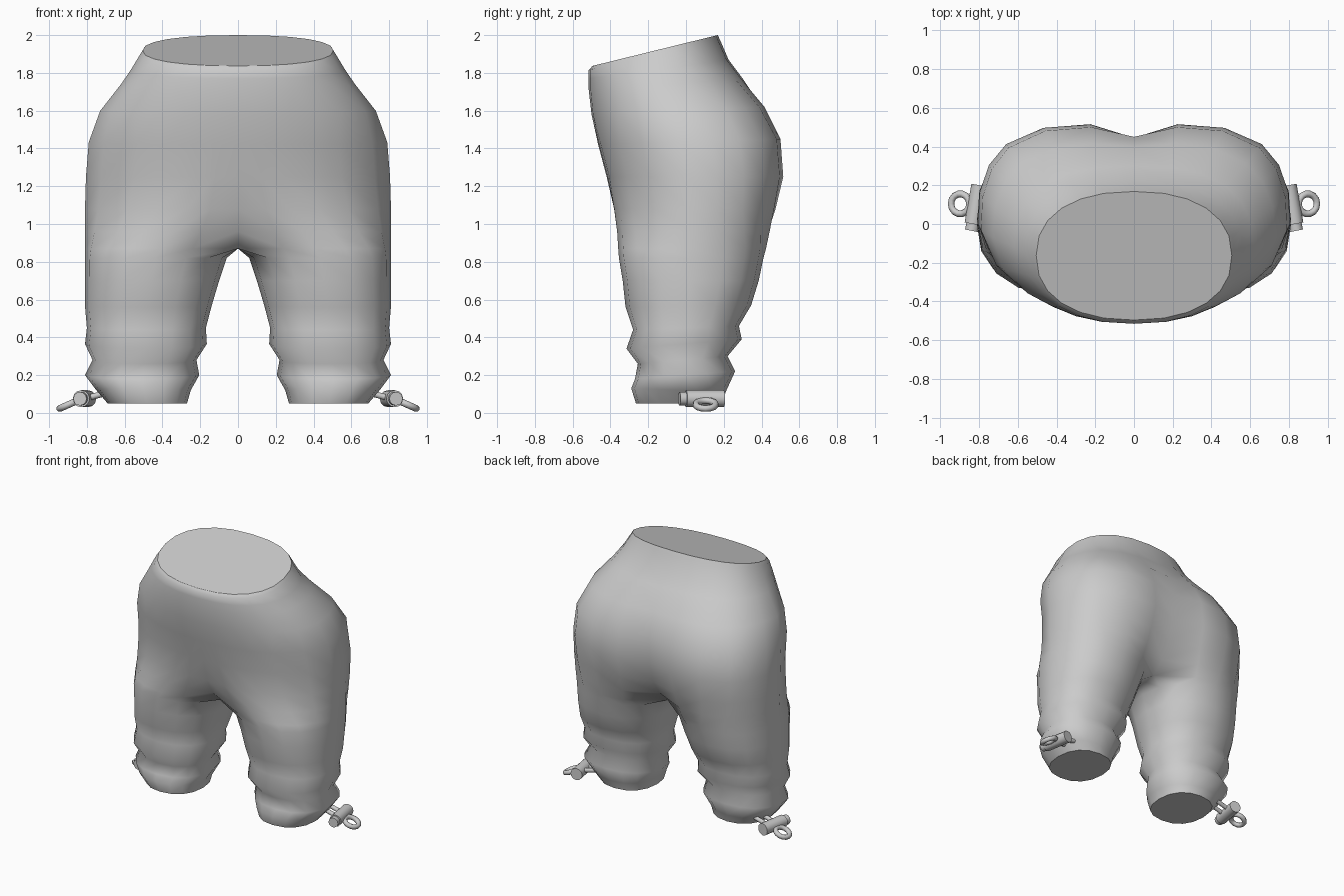
import bpy, bmesh, math
from mathutils import Vector

if "Cube" in bpy.data.objects:
    bpy.data.objects.remove(bpy.data.objects["Cube"])

grey = bpy.data.materials.new("grey_cloth")
grey.diffuse_color = (0.6, 0.6, 0.6, 1)
grey.use_nodes = True
grey.node_tree.nodes["Principled BSDF"].inputs["Base Color"].default_value = grey.diffuse_color

N, OUT = 16, 13  # points per ring, points on the outer side of a hip ring

# Half outline of the hips, front centre to back centre, scaled to each ring
HIP = [(0, -1), (.15, -.99), (.29, -.97), (.48, -.9), (.68, -.77), (.9, -.48), (1, -.1),
       (.99, .25), (.93, .55), (.82, .78), (.58, .96), (.28, 1), (0, 1)]


def power(v, e):
    return math.copysign(abs(v) ** e, v)


def tilted(x, y, yf, yb, zf, zb):
    return Vector((x, y, zf + (zb - zf) * (y - yf) / (yb - yf)))


def leg_ring(zf, zb, x0, x1, yf, yb):
    """Full, slightly squared ring around one leg."""
    pts = []
    for i in range(N):
        a = math.radians(-135 + 360 / N * i)
        x = (x0 + x1) / 2 + (x1 - x0) / 2 * power(math.cos(a), .88)
        y = (yf + yb) / 2 + (yb - yf) / 2 * power(math.sin(a), .88)
        pts.append(tilted(x, y, yf, yb, zf, zb))
    return pts


def hip_ring(zf, zb, rx, yf, yb, dent_f, dent_b, blend, leg):
    """Half ring whose inner points lie on the centre plane."""
    cy, ry, pts = (yf + yb) / 2, (yb - yf) / 2, []
    leg_pts = leg_ring(zf, zb, .03, rx, yf, yb)
    for i, (hx, hy) in enumerate(HIP):
        a = math.radians(-90 + 15 * i)
        x = rx * (hx * blend + power(math.cos(a), .87) * (1 - blend))
        y = cy + ry * (hy * blend + power(math.sin(a), .87) * (1 - blend))
        p = tilted(x, y, yf, yb, zf, zb).lerp(leg_pts[i], leg)
        if i in (0, OUT - 1):
            p.x = 0
            p.y = yf + dent_f if i == 0 else yb - dent_b
        pts.append(p)
    for k in range(1, N - OUT + 1):
        pts.append(pts[OUT - 1].lerp(pts[0], k / (N - OUT + 1)))
    return pts


# Waist to crotch: front z, back z, half width, front y, back y,
# front dent, back dent, hip outline share, leg outline share
hips = [(1.837, 2.0, .505, -.495, .168, 0, 0, 0, 0),
        (1.815, 1.975, .52, -.515, .18, 0, 0, 0, 0),
        (1.77, 1.87, .565, -.515, .225, 0, 0, .1, 0),
        (1.71, 1.77, .62, -.515, .30, 0, 0, .25, 0),
        (1.58, 1.62, .73, -.5, .42, 0, .02, .65, 0),
        (1.42, 1.45, .79, -.465, .5, 0, .05, 1, 0),
        (1.25, 1.25, .805, -.42, .515, 0, .07, 1, 0),
        (1.08, 1.08, .81, -.39, .48, .015, .08, 1, .2),
        (.96, .96, .81, -.37, .45, .06, .13, 1, .55),
        (.87, .87, .81, -.36, .425, .14, .2, 1, .9)]
# Legs with gathered folds: front z, back z, inner x, outer x, front y, back y
legs = [(.82, .82, .06, .81, -.355, .41),
        (.7, .7, .1, .81, -.335, .385),
        (.56, .57, .14, .81, -.32, .345),
        (.44, .46, .17, .80, -.28, .28),
        (.34, .39, .165, .81, -.315, .295),
        (.26, .30, .22, .77, -.255, .22),
        (.18, .22, .205, .81, -.27, .26),
        (.13, .11, .25, .75, -.29, .21),
        (.05, .05, .27, .69, -.265, .19)]


def finish(ob, angle):
    if not ob.data.materials:
        ob.data.materials.append(grey)
    bpy.ops.object.select_all(action='DESELECT')
    ob.select_set(True)
    bpy.context.view_layer.objects.active = ob
    bpy.ops.object.shade_smooth_by_angle(angle=math.radians(angle))


# Trousers: loft one half, mirror it
bm = bmesh.new()
rows = [[bm.verts.new(p) for p in ring] for ring in
        [hip_ring(*h) for h in hips] + [leg_ring(*l) for l in legs]]
for a, b in zip(rows, rows[1:]):
    for i in range(N):
        j = (i + 1) % N
        quad = (a[i], a[j], b[j], b[i])
        if any(v.co.x > 1e-5 for v in quad):
            bm.faces.new(quad)
bm.faces.new(rows[0][:OUT])   # waist cap
bm.faces.new(rows[-1])        # leg end
loose = [v for v in bm.verts if not v.link_faces]
bmesh.ops.delete(bm, geom=loose, context='VERTS')
geom = bm.verts[:] + bm.edges[:] + bm.faces[:]
bmesh.ops.mirror(bm, geom=geom, axis='X', merge_dist=1e-4)
bmesh.ops.remove_doubles(bm, verts=bm.verts[:], dist=1e-4)
bmesh.ops.recalc_face_normals(bm, faces=bm.faces[:])
mesh = bpy.data.meshes.new("trousers")
bm.to_mesh(mesh)
bm.free()
trousers = bpy.data.objects.new("trousers", mesh)
bpy.context.collection.objects.link(trousers)
finish(trousers, 100)

# Keep the waist and leg ends flat with crisp rims
bm = bmesh.new()
bm.from_mesh(mesh)
for f in bm.faces:
    if len(f.verts) > 4:
        for e in f.edges:
            e.smooth = all(len(g.verts) > 4 for g in e.link_faces)
bm.to_mesh(mesh)
bm.free()


def barrel(name, a, b, r):
    a, b = Vector(a), Vector(b)
    bpy.ops.mesh.primitive_cylinder_add(vertices=12, radius=r, depth=(b - a).length,
                                        location=(a + b) / 2)
    ob = bpy.context.object
    ob.name = name
    ob.rotation_euler = (b - a).to_track_quat('Z', 'Y').to_euler()
    finish(ob, 40)


# Drawstring toggles on the outer side of each cuff
for s, side in ((-1, "left"), (1, "right")):
    barrel(side + "_toggle", (s * .83, 0, .075), (s * .795, .2, .075), .045)
    barrel(side + "_toggle_button", (s * .837, -.035, .075), (s * .83, 0, .075), .036)
    for y in (.06, .13):
        barrel(side + "_cord", (s * .68, y, .11), (s * .85, y, .065), .016)
    # Loop of cord sloping to the ground
    bpy.ops.mesh.primitive_torus_add(major_segments=14, minor_segments=8,
                                     major_radius=.052, minor_radius=.018,
                                     location=(s * .897, .104, .044),
                                     rotation=(0, s * math.radians(24), 0))
    loop = bpy.context.object
    loop.name = side + "_cord_loop"
    finish(loop, 60)
